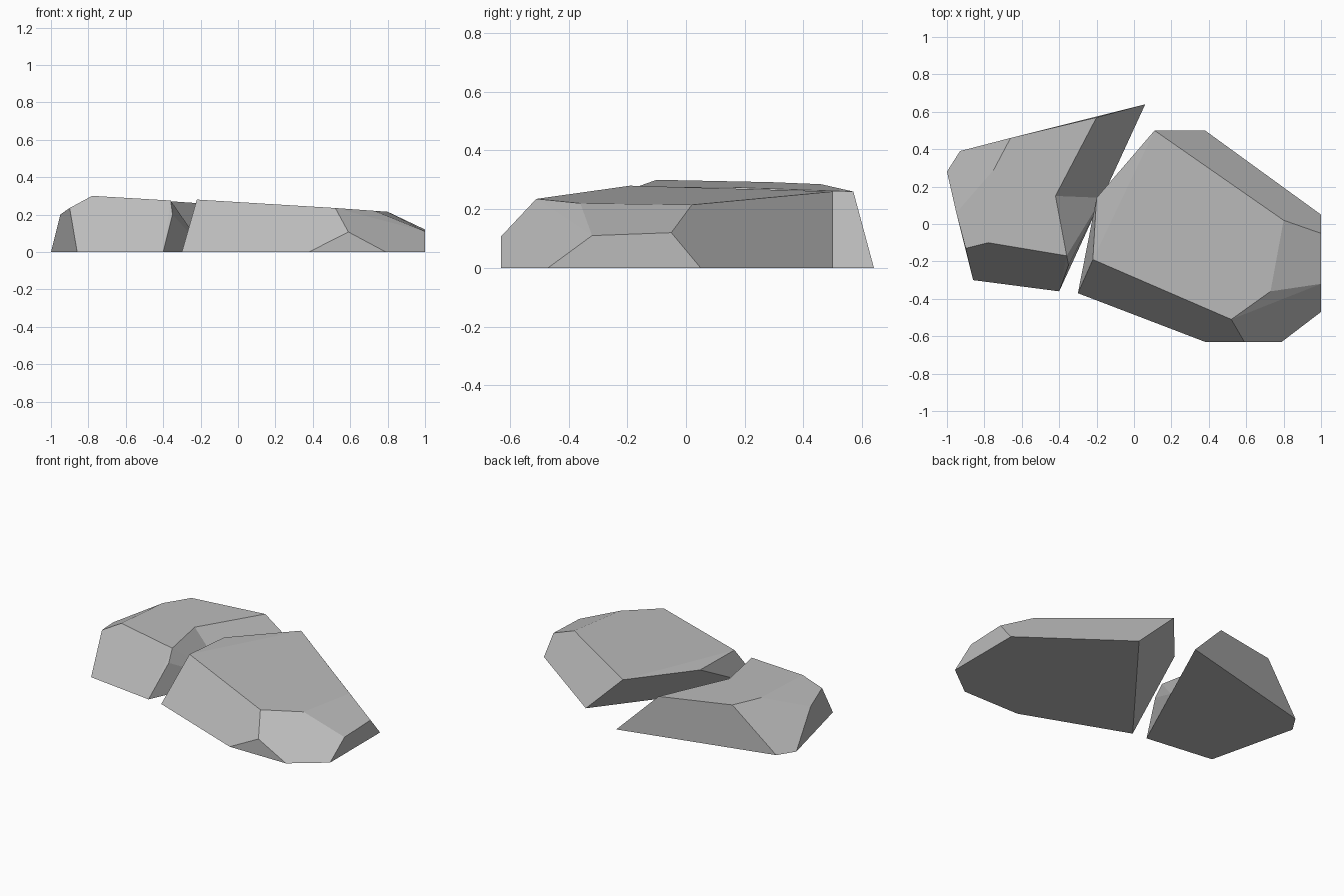
import bpy, bmesh, math
from mathutils import Vector

cube = bpy.data.objects.get("Cube")
if cube:
    bpy.data.objects.remove(cube)

stone = bpy.data.materials.new("grey stone")
stone.use_nodes = True
stone.diffuse_color = (0.5, 0.5, 0.5, 1)
stone.node_tree.nodes["Principled BSDF"].inputs["Base Color"].default_value = stone.diffuse_color


def make_rock(name, base, upper, dents=()):
    """Hull a ground outline and upper corners; each dent pulls a corner inwards."""
    bm = bmesh.new()
    for x, y in base:
        bm.verts.new((x, y, 0))
    for corner in upper:
        bm.verts.new(corner)
    pulled = [(bm.verts.new(start), end) for start, end in dents]
    bmesh.ops.convex_hull(bm, input=bm.verts[:])
    for vert, end in pulled:
        vert.co = Vector(end)
    loose = [v for v in bm.verts if not v.link_faces]
    bmesh.ops.delete(bm, geom=loose, context='VERTS')
    bmesh.ops.dissolve_limit(bm, angle_limit=math.radians(3),
                             verts=bm.verts[:], edges=bm.edges[:])
    bmesh.ops.recalc_face_normals(bm, faces=bm.faces[:])
    mesh = bpy.data.meshes.new(name)
    bm.to_mesh(mesh)
    bm.free()
    mesh.materials.append(stone)
    rock = bpy.data.objects.new(name, mesh)
    bpy.context.collection.objects.link(rock)
    return rock


# Large slab with an overhang along its back right side
make_rock(
    "large_rock",
    base=[(-.3, -.37), (.38, -.63), (.79, -.63), (1, -.47), (1, .05), (.38, .5)],
    upper=[(.59, -.63, .107), (1, -.32, .11), (1, -.05, .12),
           (.52, -.51, .235), (.73, -.36, .22), (.8, .02, .215),
           (.11, .5, .26), (-.2, .14, .27), (-.22, -.19, .28), (-.22, -.23, .23)])

# Smaller slab, notched on the side facing the large one
make_rock(
    "small_rock",
    base=[(-.86, -.3), (-.4, -.36), (.06, .64), (-.93, .39), (-1, .28)],
    upper=[(-.95, .06, .2), (-.9, -.13, .235), (-.78, -.1, .3),
           (-.36, -.17, .275), (-.35, -.22, .2), (-.2, .57, .26),
           (-.66, .46, .285), (-.75, .29, .292)],
    dents=[((-.25, .15, .34), (-.42, .15, .275)),
           ((-.1, .1, 0), (-.17, .14, 0))])
